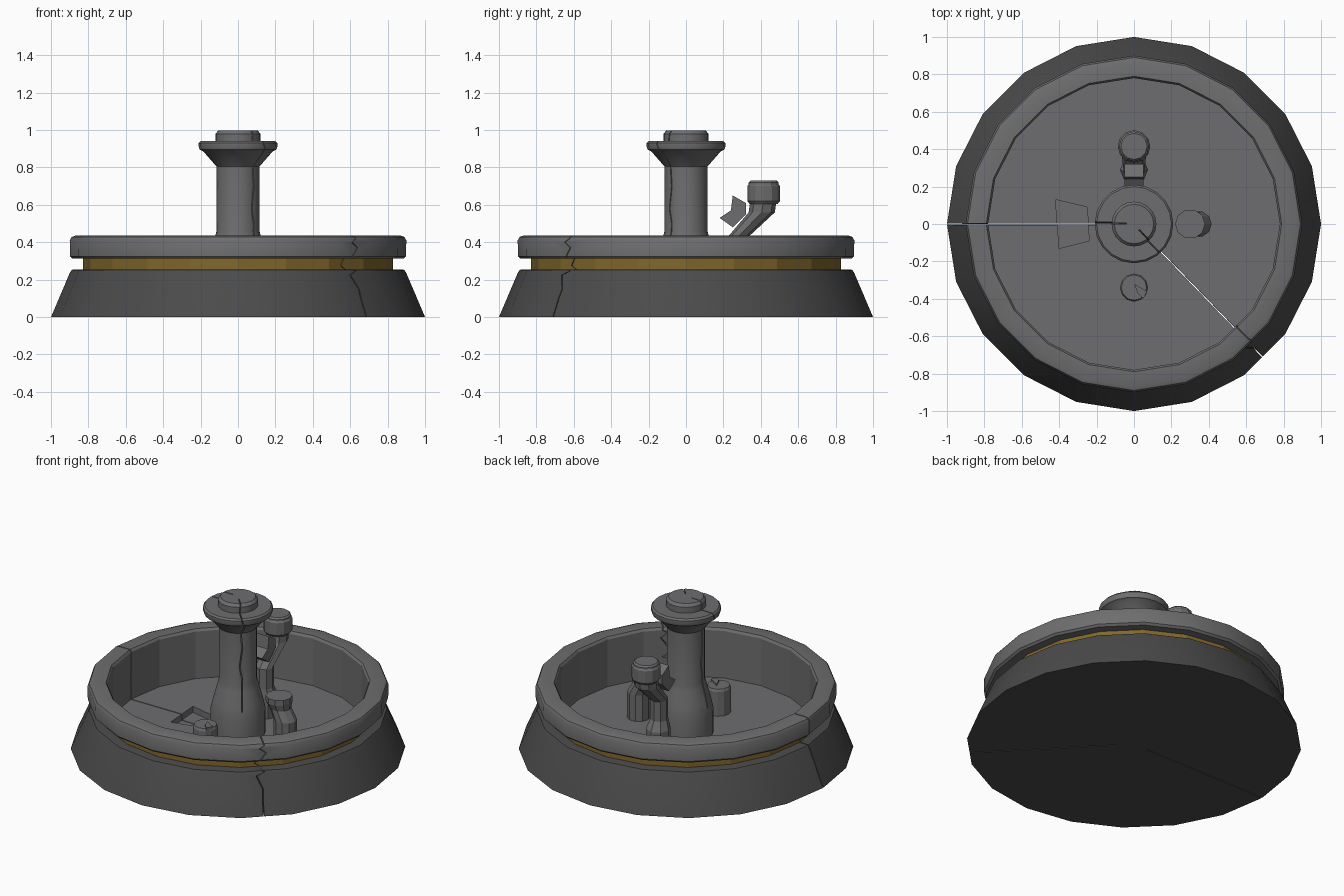
import bpy, bmesh, math
from mathutils import Vector

if "Cube" in bpy.data.objects:
    bpy.data.objects.remove(bpy.data.objects["Cube"])


def material(name, rgb):
    m = bpy.data.materials.new(name)
    m.diffuse_color = (*rgb, 1)
    m.use_nodes = True
    m.node_tree.nodes["Principled BSDF"].inputs["Base Color"].default_value = m.diffuse_color
    return m


STONE = material("grey_stone", (0.155, 0.155, 0.16))
DARK = material("dark_stone", (0.07, 0.07, 0.07))
GOLD = material("dull_gold", (0.22, 0.135, 0.024))


def loft(name, rings, mat, closed=False):
    """Skin a stack of equal point rings; cap the ends or close into a loop."""
    bm = bmesh.new()
    rows = [[bm.verts.new(p) for p in r] for r in rings]
    n = len(rows[0])
    pairs = list(zip(rows, rows[1:]))
    if closed:
        pairs.append((rows[-1], rows[0]))
    else:
        bm.faces.new(rows[0])
        bm.faces.new(rows[-1])
    for a, b in pairs:
        for i in range(n):
            j = (i + 1) % n
            bm.faces.new((a[i], a[j], b[j], b[i]))
    bmesh.ops.recalc_face_normals(bm, faces=bm.faces)
    me = bpy.data.meshes.new(name)
    bm.to_mesh(me)
    bm.free()
    me.materials.append(mat)
    ob = bpy.data.objects.new(name, me)
    bpy.context.collection.objects.link(ob)
    return ob


def ring(r, z, n, x=0, y=0):
    return [(x + r * math.cos(math.tau * i / n), y + r * math.sin(math.tau * i / n), z)
            for i in range(n)]


def lathe(name, profile, n, mat, x=0, y=0, closed=False):
    return loft(name, [ring(r, z, n, x, y) for r, z in profile], mat, closed)


def activate(ob):
    bpy.ops.object.select_all(action='DESELECT')
    ob.select_set(True)
    bpy.context.view_layer.objects.active = ob


def smooth(ob, angle=35):
    activate(ob)
    bpy.ops.object.shade_smooth_by_angle(angle=math.radians(angle))


def cut(ob, cutter):
    mod = ob.modifiers.new("cut", 'BOOLEAN')
    mod.operation = 'DIFFERENCE'
    mod.solver = 'EXACT'
    mod.object = cutter
    activate(ob)
    bpy.ops.object.modifier_apply(modifier=mod.name)


def crack(name, degrees, r0, r1, path):
    """Thin radial blade whose sideways offset zigzags with height."""
    a = math.radians(degrees)
    out = Vector((math.cos(a), math.sin(a), 0))
    side = Vector((-math.sin(a), math.cos(a), 0))
    w = 0.003
    rings = [[out * r + side * (s + t) + Vector((0, 0, z))
              for r, t in ((r0, -w), (r1, -w), (r1, w), (r0, w))] for s, z in path]
    ob = loft(name, rings, DARK)
    ob.hide_render = True
    return ob


# Main round parts
base = lathe("base", [(0.8, 0.055), (0.8, 0.255), (0.875, 0.255), (0.89, 0.252), (0.9, 0.235),
                      (1.0, 0.0)], 20, DARK)
band = lathe("gold_band", [(0.785, 0.25), (0.83, 0.25), (0.83, 0.315), (0.785, 0.315)],
             20, GOLD, closed=True)
bowl = lathe("bowl", [(0.78, 0.11), (0.78, 0.42), (0.79, 0.435), (0.87, 0.435), (0.89, 0.428),
                      (0.9, 0.41), (0.898, 0.325), (0.885, 0.312), (0.79, 0.312),
                      (0.79, 0.06)], 20, STONE)
column = lathe("column", [(0.165, 0.1), (0.165, 0.26), (0.15, 0.33), (0.125, 0.42),
                          (0.115, 0.46), (0.115, 0.805), (0.185, 0.885), (0.205, 0.895),
                          (0.21, 0.91), (0.21, 0.93), (0.2, 0.941), (0.12, 0.941),
                          (0.12, 0.98), (0.105, 0.998)], 20, STONE)

# Torn-out pit in the bowl floor
pit = [(-0.42, 0.13), (-0.25, 0.09), (-0.24, -0.09), (-0.40, -0.13)]
pit_cutter = loft("pit_cutter", [[(x, y, z) for x, y in pit] for z in (0.07, 0.2)], DARK)
pit_cutter.hide_render = True
cut(bowl, pit_cutter)

# Cracks through bowl, base and column
zigzag = [(0, -0.1), (0, 0.1), (0.005, 0.15), (-0.03, 0.225), (0.02, 0.245), (-0.03, 0.275),
          (0.0, 0.33), (0.03, 0.37), (-0.01, 0.4), (0.02, 0.42), (-0.02, 0.5)]
straight = [(0, -0.1), (0.002, 0.25), (0, 0.5)]
jagged = [(0, 0.3), (0.008, 0.5), (-0.008, 0.58), (0.008, 0.7), (0, 0.8), (0.015, 0.87),
          (-0.01, 0.93), (0.01, 1.1)]
cutters = [pit_cutter]
for label, angle, path in (("front", -46, zigzag), ("left", 180, straight)):
    wall = crack(label + "_wall_crack", angle, 0.1, 1.2, path)
    post = crack(label + "_column_crack", angle, 0.04, 0.4, jagged)
    for ob in (base, band, bowl):
        cut(ob, wall)
    cut(column, post)
    cutters += [wall, post]
for c in cutters:
    bpy.data.objects.remove(c)

smooth(base)
smooth(bowl)
smooth(column)
# Inner bowl wall stays faceted
for p in bowl.data.polygons:
    if math.hypot(p.center.x, p.center.y) < 0.785:
        p.use_smooth = False

# Back spout: bent pipe with a knob
loft("back_spout_pipe", [ring(r, z, 8, 0, y) for y, z, r in
                         ((0.29, 0.1, 0.075), (0.29, 0.24, 0.075), (0.28, 0.3, 0.055),
                          (0.28, 0.43, 0.055), (0.405, 0.56, 0.07), (0.415, 0.63, 0.07))], STONE)
lathe("back_spout_knob", [(0.075, 0.605), (0.087, 0.62), (0.087, 0.7), (0.08, 0.71),
                          (0.08, 0.72), (0.07, 0.73)], 12, STONE, 0, 0.415)

# Broken shard beside the back spout
shard = [(0.18, 0.53), (0.24, 0.57), (0.25, 0.65), (0.32, 0.61), (0.32, 0.55), (0.25, 0.48)]
loft("shard", [[(x, y, z) for y, z in shard] for x in (-0.05, 0.05)], STONE)

# Right spout: leaning broken stem
loft("right_spout_stem", [ring(r, z, 10, x, 0) for x, z, r in
                          ((0.345, 0.1, 0.07), (0.345, 0.28, 0.07), (0.31, 0.35, 0.065),
                           (0.3, 0.39, 0.08), (0.3, 0.425, 0.08))], STONE)

# Front stump with a jagged chip on top
lathe("front_stump", [(0.075, 0.1), (0.075, 0.27), (0.068, 0.285)], 12, STONE, 0, -0.34)
loft("stump_chip", [[(0.0, -0.32, z), (0.07, -0.36, z), (0.05, -0.40, z), (0.02, -0.37, z)]
                    for z in (0.2, 0.295)], STONE)
